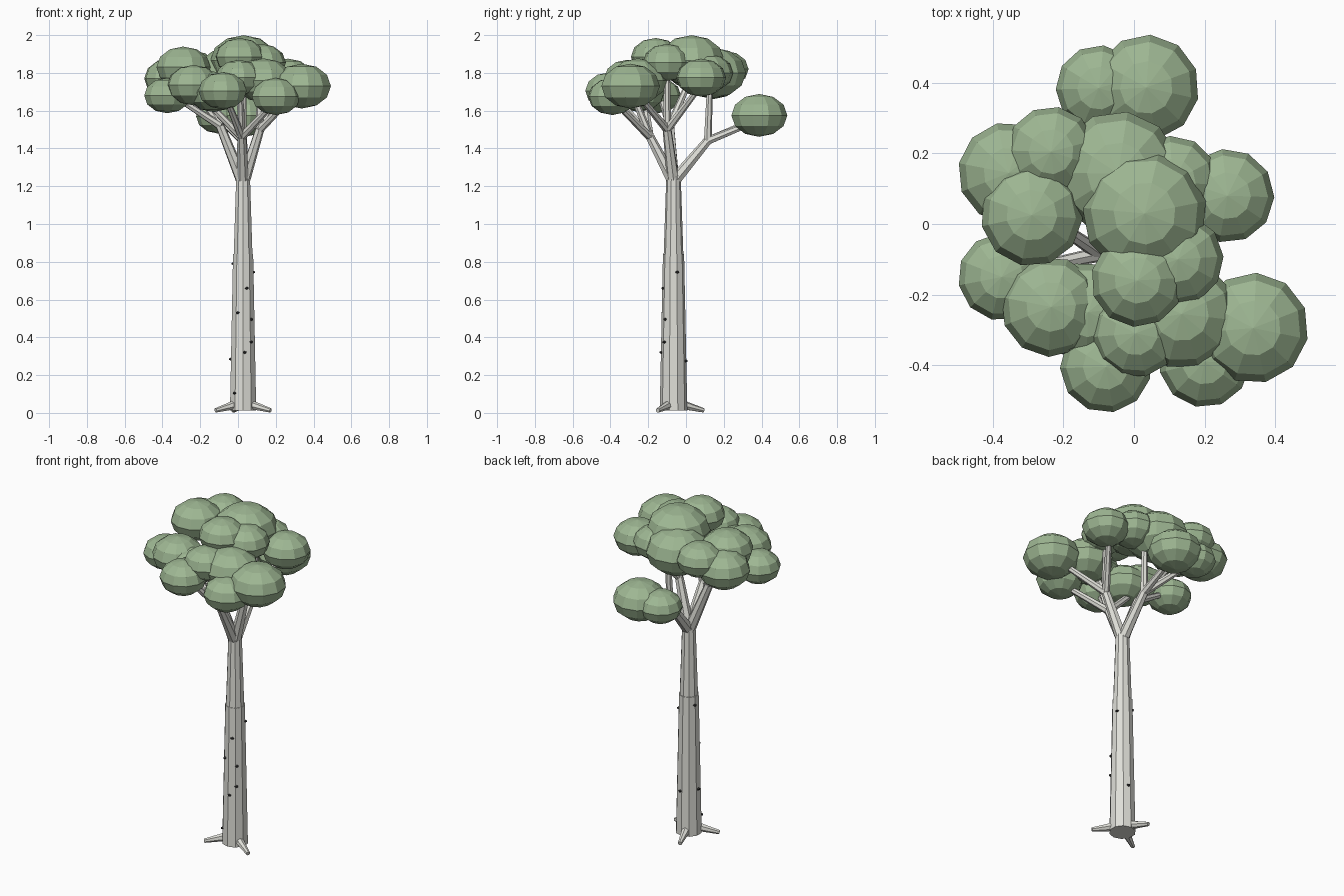
import bpy, bmesh, math, random
from mathutils import Vector, Matrix

if "Cube" in bpy.data.objects:
    bpy.data.objects.remove(bpy.data.objects["Cube"])

random.seed(4)


def material(name, rgb):
    m = bpy.data.materials.new(name)
    m.diffuse_color = (*rgb, 1)
    m.use_nodes = True
    m.node_tree.nodes["Principled BSDF"].inputs["Base Color"].default_value = m.diffuse_color
    return m


BARK = material("pale_bark", (0.74, 0.74, 0.69))
LEAF = material("leaf_green", (0.34, 0.47, 0.29))
DARK = material("dark_knot", (0.04, 0.04, 0.04))


def add_object(name, bm, mat):
    mesh = bpy.data.meshes.new(name)
    bm.to_mesh(mesh)
    bm.free()
    mesh.materials.append(mat)
    obj = bpy.data.objects.new(name, mesh)
    bpy.context.collection.objects.link(obj)
    return obj


def limb(name, a, b, r1, r2, sides):
    """Tapered flat-sided cylinder from a to b."""
    a, b = Vector(a), Vector(b)
    d = b - a
    mat = Matrix.Translation((a + b) / 2) @ d.to_track_quat('Z', 'Y').to_matrix().to_4x4()
    bm = bmesh.new()
    bmesh.ops.create_cone(bm, cap_ends=True, segments=sides, radius1=r1,
                          radius2=r2, depth=d.length, matrix=mat)
    return add_object(name, bm, BARK)


CX, CY = 0.027, -0.066

# Trunk: lower and upper sections
limb("trunk_lower", (CX, CY, 0.012), (CX, CY, 0.84), 0.073, 0.056, 10)
limb("trunk_upper", (CX, CY, 0.84), (CX, CY, 1.26), 0.052, 0.038, 10)

# Roots
for i, deg in enumerate((108, 210, 330)):
    c, s = math.cos(math.radians(deg)), math.sin(math.radians(deg))
    limb(f"root_{i + 1}", (CX + 0.04 * c, CY + 0.04 * s, 0.045),
         (CX + 0.168 * c, CY + 0.168 * s, 0.013), 0.026, 0.012, 7)

# Knots on the bark: height, angle around the trunk
knots = [(0.79, 160), (0.745, 20), (0.66, -70), (0.53, -118), (0.495, -46),
         (0.375, -49), (0.32, -83), (0.285, 175), (0.275, 80), (0.105, -130)]
for i, (z, deg) in enumerate(knots):
    r = 0.072 - 0.02 * z
    a = math.radians(deg)
    bm = bmesh.new()
    bmesh.ops.create_icosphere(bm, subdivisions=1, radius=0.011, matrix=Matrix.Translation(
        (CX + r * math.cos(a), CY + r * math.sin(a), z)) @ Matrix.Diagonal((1, 1, 0.7, 1)))
    add_object(f"knot_{i + 1}", bm, DARK)

# Branches: each main fork point with the tips growing from it
forks = [
    ((0.025, 0.115, 1.44), [(0.035, 0.36, 1.54), (-0.09, 0.36, 1.55),
                            (0.03, 0.125, 1.72)]),
    ((-0.095, -0.085, 1.52), [(-0.31, -0.13, 1.66), (-0.25, 0.02, 1.76)]),
    ((0.115, -0.1, 1.5), [(0.29, -0.25, 1.68), (0.23, 0.06, 1.71), (0.12, -0.1, 1.8)]),
    ((0.02, -0.19, 1.46), [(-0.19, -0.22, 1.67), (0.17, -0.35, 1.62),
                           (0.01, -0.3, 1.73), (-0.06, -0.36, 1.66)]),
]
for i, (fork, tips) in enumerate(forks):
    start = Vector((CX, CY, 1.24)).lerp(Vector((fork[0], fork[1], 1.24)), 0.08)
    limb(f"branch_{i + 1}", start, fork, 0.033, 0.024, 7)
    for j, tip in enumerate(tips):
        limb(f"twig_{i + 1}_{j + 1}", fork, tip, 0.022, 0.016, 7)

# Leaf clumps: x, y, z, radius (flattened low-poly spheres)
clumps = [
    (0.03, 0.03, 1.866, 0.177), (-0.29, 0.025, 1.83, 0.145), (0.01, -0.16, 1.885, 0.132),
    (-0.235, 0.205, 1.82, 0.128), (-0.045, 0.143, 1.80, 0.177), (-0.355, 0.145, 1.77, 0.144),
    (-0.375, -0.15, 1.68, 0.124), (-0.08, -0.405, 1.705, 0.13), (-0.235, -0.235, 1.735, 0.142),
    (-0.13, -0.25, 1.70, 0.142), (0.005, -0.31, 1.775, 0.125), (0.135, -0.255, 1.76, 0.155),
    (0.338, -0.295, 1.73, 0.157), (0.2, -0.39, 1.675, 0.13), (0.124, -0.1, 1.855, 0.13),
    (0.265, 0.08, 1.775, 0.133), (0.11, 0.12, 1.80, 0.13),
    (0.035, 0.387, 1.575, 0.15), (-0.1, 0.385, 1.57, 0.122),
]
for i, (x, y, z, r) in enumerate(clumps):
    mat = (Matrix.Translation((x, y, z)) @ Matrix.Rotation(random.uniform(0, 6.28), 4, 'Z')
           @ Matrix.Diagonal((1, 1, 0.755, 1)))
    bm = bmesh.new()
    bmesh.ops.create_uvsphere(bm, u_segments=11, v_segments=6, radius=r, matrix=mat)
    add_object(f"leaf_clump_{i + 1}", bm, LEAF)
